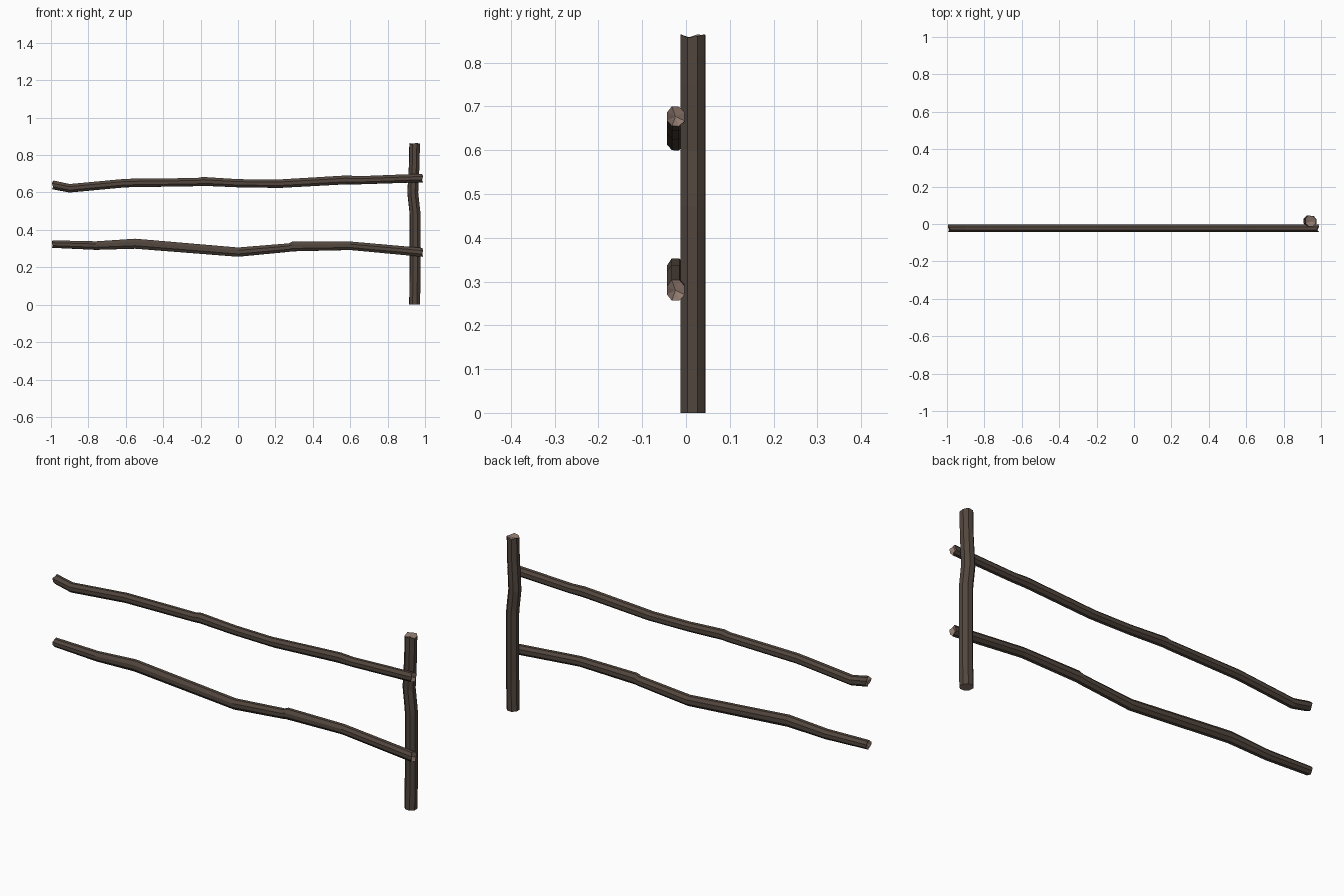
import bpy, bmesh, math, random
from mathutils import Vector

if "Cube" in bpy.data.objects:
    bpy.data.objects.remove(bpy.data.objects["Cube"])

random.seed(4)
SIDES = 8


def material(name, rgb):
    m = bpy.data.materials.new(name)
    m.diffuse_color = (*rgb, 1)
    m.use_nodes = True
    m.node_tree.nodes["Principled BSDF"].inputs["Base Color"].default_value = m.diffuse_color
    return m


bark = material("dark bark", (0.085, 0.062, 0.048))
cut_wood = material("cut wood", (0.27, 0.19, 0.155))


def log(name, axis, stations, ry, rough, dent):
    """Faceted log. Station: (along, offset, radius, y, end chip amount).
    axis 'x' runs sideways with offset in z, axis 'z' runs upward with offset in x."""
    bm = bmesh.new()
    profile = [1 + random.uniform(-rough, rough) for _ in range(SIDES)]

    def place(t, u, y):
        return Vector((t, y, u)) if axis == 'x' else Vector((u, y, t))

    rings = []
    for t, off, r, y, chip in stations:
        ring = []
        for i in range(SIDES):
            a = 2 * math.pi * (i + 0.5) / SIDES
            k = profile[i] * 1.04
            # broken ends are slightly jagged along the log
            tt = t + chip * (i % 3) / 2
            ring.append(bm.verts.new(place(tt, off + r * k * math.sin(a), y + ry * k * math.cos(a))))
        rings.append(ring)
    for a, b in zip(rings, rings[1:]):
        for i in range(SIDES):
            j = (i + 1) % SIDES
            bm.faces.new((a[i], a[j], b[j], b[i]))
    # hollowed cut ends
    for ring, s, d in ((rings[0], stations[0], dent[0]), (rings[-1], stations[-1], dent[1])):
        c = bm.verts.new(place(s[0] + d, s[1], s[3]))
        for i in range(SIDES):
            f = bm.faces.new((ring[i], ring[(i + 1) % SIDES], c))
            f.material_index = 1
    bmesh.ops.recalc_face_normals(bm, faces=bm.faces)
    me = bpy.data.meshes.new(name)
    bm.to_mesh(me)
    bm.free()
    me.materials.append(bark)
    me.materials.append(cut_wood)
    ob = bpy.data.objects.new(name, me)
    bpy.context.collection.objects.link(ob)
    return ob


# upright post
log("post", 'z', [
    (0.0, 0.945, 0.030, 0.015, 0), (0.20, 0.948, 0.030, 0.015, 0),
    (0.47, 0.948, 0.030, 0.015, 0), (0.50, 0.946, 0.030, 0.015, 0),
    (0.60, 0.935, 0.030, 0.015, 0), (0.75, 0.943, 0.029, 0.015, 0),
    (0.865, 0.945, 0.029, 0.015, -0.008)], 0.030, 0.05, (0, -0.01))

# upper rail
log("upper_rail", 'x', [
    (-0.995, 0.640, 0.024, -0.024, 0.012), (-0.90, 0.622, 0.024, -0.024, 0),
    (-0.60, 0.650, 0.024, -0.024, 0), (-0.22, 0.655, 0.023, -0.024, 0),
    (-0.19, 0.659, 0.025, -0.024, 0), (0.0, 0.649, 0.023, -0.024, 0),
    (0.20, 0.646, 0.023, -0.024, 0), (0.23, 0.647, 0.024, -0.024, 0),
    (0.58, 0.667, 0.025, -0.024, 0), (0.65, 0.665, 0.023, -0.024, 0),
    (0.99, 0.677, 0.024, -0.024, -0.012)], 0.021, 0.06, (0.015, -0.015))

# lower rail
log("lower_rail", 'x', [
    (-0.995, 0.324, 0.020, -0.024, 0.006), (-0.76, 0.316, 0.023, -0.024, 0),
    (-0.55, 0.326, 0.027, -0.024, 0), (0.0, 0.281, 0.025, -0.024, 0),
    (0.27, 0.305, 0.023, -0.024, 0), (0.29, 0.311, 0.026, -0.024, 0),
    (0.60, 0.315, 0.023, -0.024, 0), (0.99, 0.280, 0.024, -0.024, -0.01)],
    0.021, 0.06, (0.015, -0.015))
